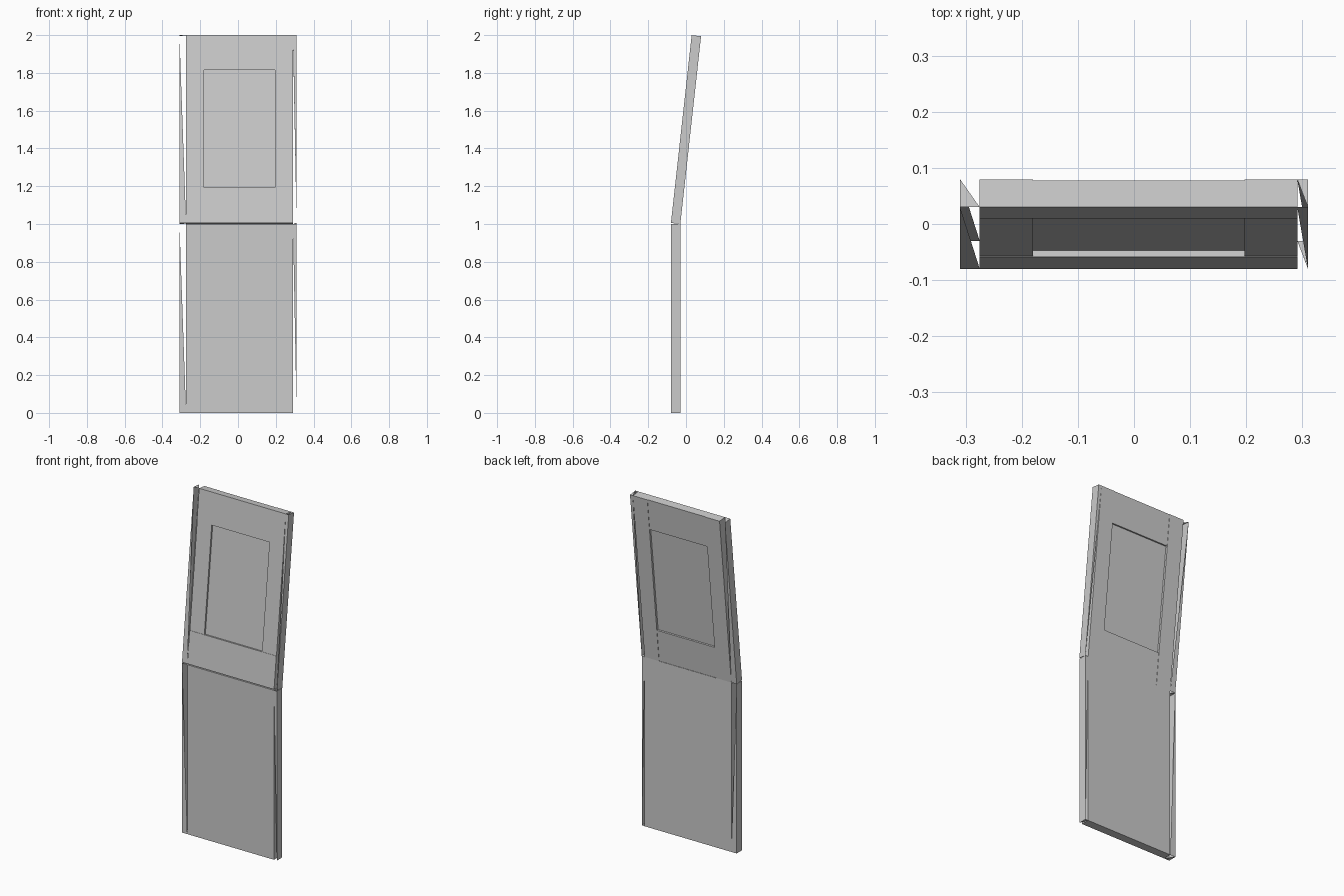
import bpy
import bmesh
from math import radians
from mathutils import Matrix

if "Cube" in bpy.data.objects:
    bpy.data.objects.remove(bpy.data.objects["Cube"], do_unlink=True)

grey = bpy.data.materials.new("painted grey")
grey.use_nodes = True
grey.diffuse_color = (0.6, 0.6, 0.6, 1)
grey.node_tree.nodes["Principled BSDF"].inputs["Base Color"].default_value = (0.6, 0.6, 0.6, 1)

# Each leaf has its own frame: back bottom edge at the origin, front towards -y
LOWER = Matrix.Translation((0, -0.03, 0))
UPPER = Matrix.Translation((0, -0.03, 1)) @ Matrix.Rotation(radians(-6.3), 4, "X")
LEFT, RIGHT, THICK = -0.275, 0.291, 0.05


def finish(name, bm, frame):
    mesh = bpy.data.meshes.new(name)
    bm.transform(frame)
    bm.to_mesh(mesh)
    bm.free()
    mesh.materials.append(grey)
    obj = bpy.data.objects.new(name, mesh)
    bpy.context.collection.objects.link(obj)
    return obj


def box(name, frame, xs, ys, zs):
    bm = bmesh.new()
    bmesh.ops.create_cube(bm, size=1)
    for v in bm.verts:
        for i, span in enumerate((xs, ys, zs)):
            v.co[i] = span[1] if v.co[i] > 0 else span[0]
    return finish(name, bm, frame)


def edge_strip(name, frame, inner, outer, wide_z, wide_y):
    """Thin outer sheet held by triangular gussets that reach the leaf at one corner."""
    bm = bmesh.new()
    ys, zs = (-THICK, 0), (0, 1)

    def face(*points):
        bm.faces.new([bm.verts.new(p) for p in points])

    face(*[(outer, ys[a], zs[b]) for a, b in ((0, 0), (1, 0), (1, 1), (0, 1))])
    for y in ys:
        face((outer, y, 0), (outer, y, 1), (inner, y, wide_z))
    for z in zs:
        face((outer, ys[0], z), (outer, ys[1], z), (inner, wide_y, z))
    bmesh.ops.remove_doubles(bm, verts=bm.verts, dist=0.0001)
    bmesh.ops.recalc_face_normals(bm, faces=bm.faces)
    finish(name, bm, frame)


# Lower leaf: one plain slab
box("lower_leaf", LOWER, (LEFT, RIGHT), (-THICK, 0), (0, 1))

# Upper leaf: rails stand proud at the front, stiles at the back
STEP, SINK = 0.002, 0.012
OPEN_X, OPEN_Z = (-0.18, 0.197), (0.19, 0.815)
rail_y, stile_y = (-THICK, -STEP), (-THICK + STEP, 0)
box("bottom_rail", UPPER, (LEFT, RIGHT), rail_y, (0, OPEN_Z[0]))
box("top_rail", UPPER, (LEFT, RIGHT), rail_y, (OPEN_Z[1], 1))
box("right_stile", UPPER, (LEFT, OPEN_X[0]), stile_y, (0, 1))
box("left_stile", UPPER, (OPEN_X[1], RIGHT), stile_y, (0, 1))
box("inset_panel", UPPER, OPEN_X, (-THICK + SINK, -SINK), OPEN_Z)

# Edge strips along both sides of each leaf
for label, frame in (("lower", LOWER), ("upper", UPPER)):
    edge_strip(label + "_right_edge", frame, LEFT, -0.31, 0, -THICK)
    edge_strip(label + "_left_edge", frame, RIGHT, 0.31, 1, 0)
